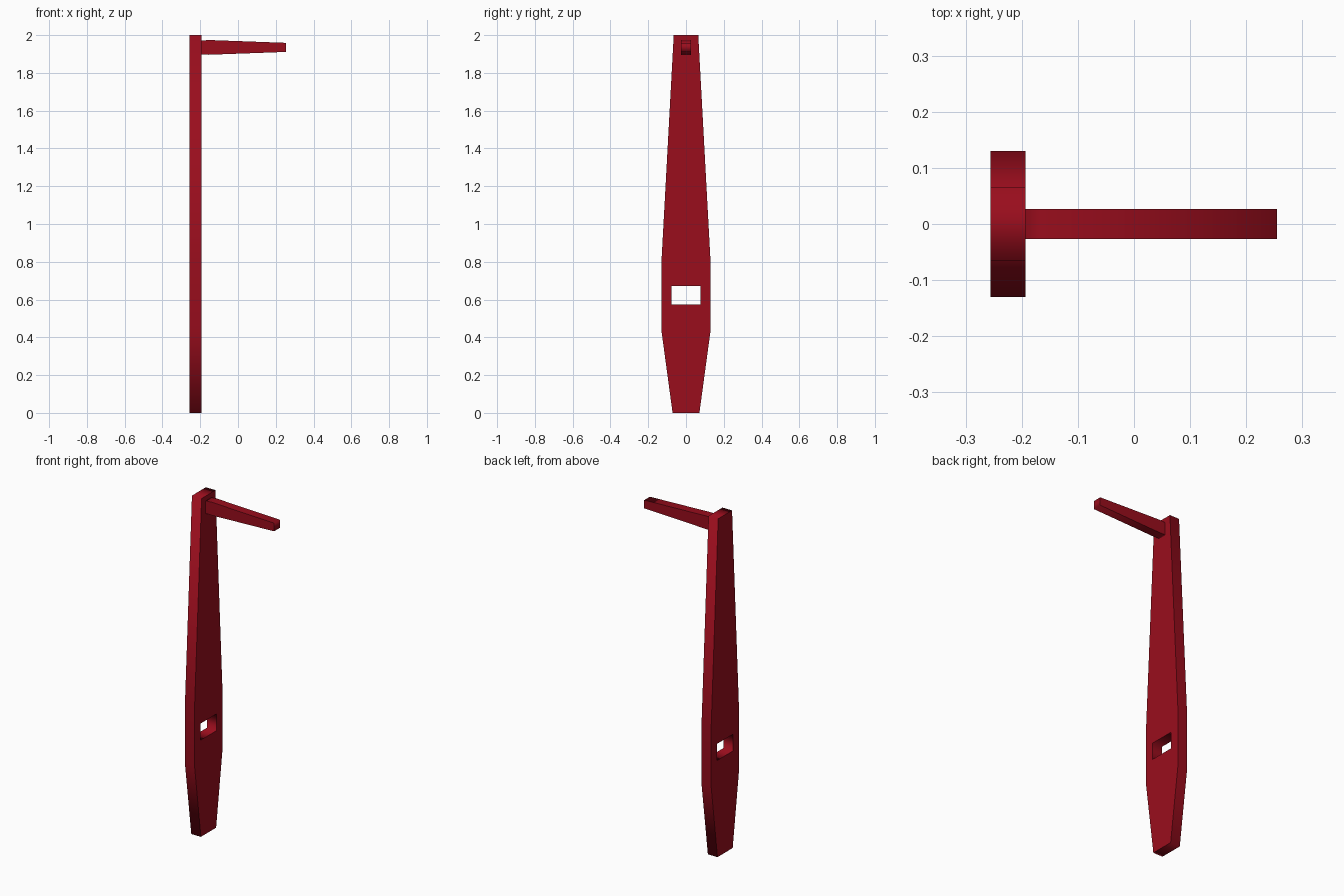
import bpy
from math import radians

if "Cube" in bpy.data.objects:
    bpy.data.objects.remove(bpy.data.objects["Cube"])

red = bpy.data.materials.new("red_paint")
red.diffuse_color = (0.32, 0.004, 0.012, 1)
red.use_nodes = True
red.node_tree.nodes["Principled BSDF"].inputs["Base Color"].default_value = red.diffuse_color


def slab(name, outlines, thickness, location, turn):
    """Filled flat outline (inner outlines become holes), stood upright and given thickness."""
    curve = bpy.data.curves.new(name, 'CURVE')
    curve.dimensions = '2D'
    curve.fill_mode = 'BOTH'
    curve.extrude = thickness / 2
    for points in outlines:
        spline = curve.splines.new('POLY')
        spline.points.add(len(points) - 1)
        for p, (u, v) in zip(spline.points, points):
            p.co = (u, v, 0, 1)
        spline.use_cyclic_u = True
    curve.materials.append(red)
    obj = bpy.data.objects.new(name, curve)
    bpy.context.collection.objects.link(obj)
    obj.location = location
    obj.rotation_euler = (radians(90), 0, radians(turn))
    bpy.ops.object.select_all(action='DESELECT')
    obj.select_set(True)
    bpy.context.view_layer.objects.active = obj
    bpy.ops.object.convert(target='MESH')
    return bpy.context.object


# Upright board: mirrored taper with a rectangular slot
half = [(0.071, 0), (0.13, 0.435), (0.13, 0.80), (0.065, 2.0)]
board = half + [(-y, z) for y, z in reversed(half)]
slot = [(-0.076, 0.573), (-0.076, 0.672), (0.076, 0.672), (0.076, 0.573)]
slab("upright_board", [board, slot], 0.063, (-0.2245, 0, 0), 90)

# Tapered arm near the top
arm = [(-0.193, 1.897), (-0.155, 1.896), (0.255, 1.911),
       (0.255, 1.959), (-0.155, 1.974), (-0.193, 1.971)]
slab("top_arm", [arm], 0.053, (0, 0, 0), 0)
